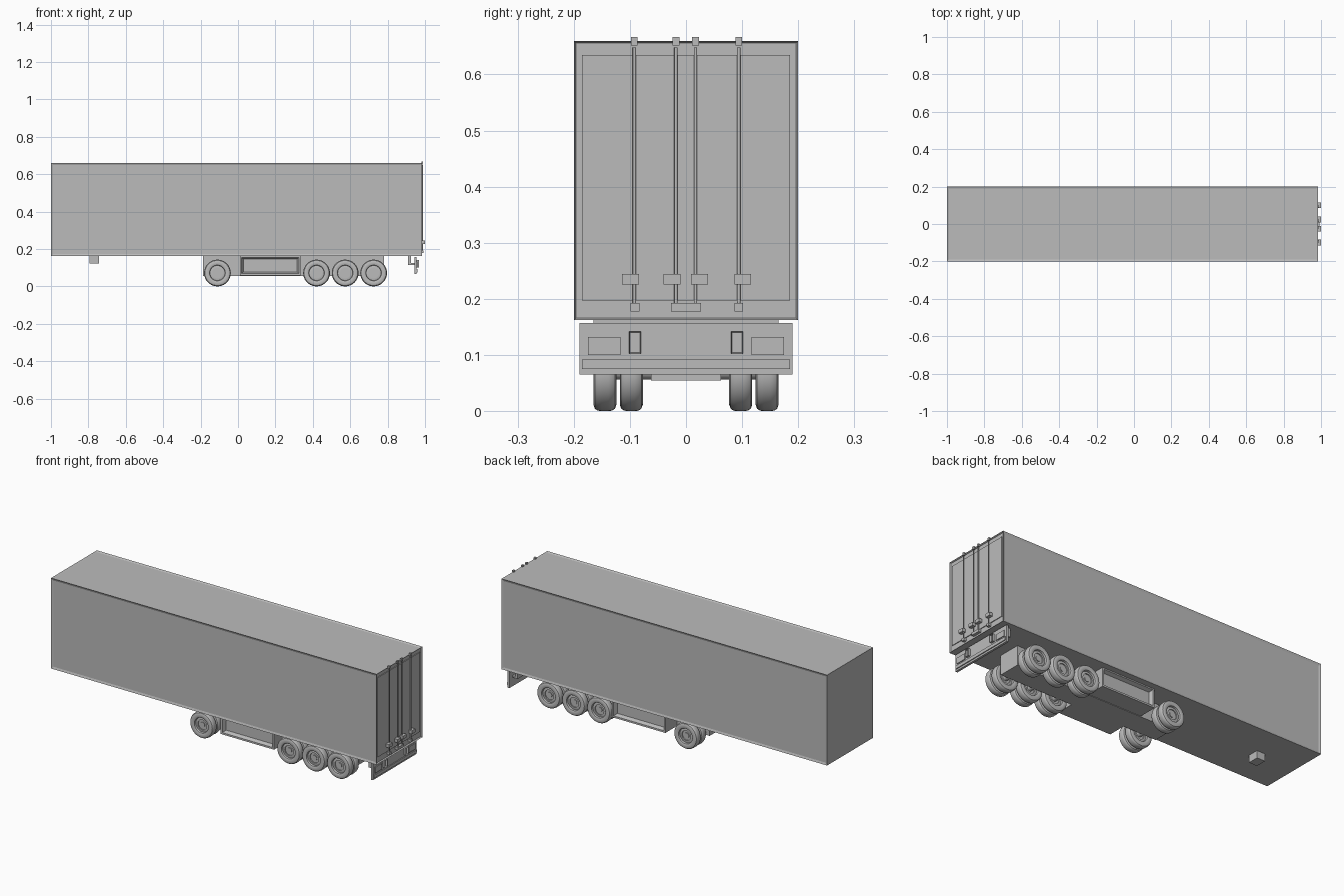
import bpy, bmesh, math
from mathutils import Matrix

old = bpy.data.objects.get("Cube")
if old:
    bpy.data.objects.remove(old, do_unlink=True)

grey = bpy.data.materials.new("plain grey")
grey.use_nodes = True
grey.diffuse_color = (0.5, 0.5, 0.5, 1)
grey.node_tree.nodes["Principled BSDF"].inputs["Base Color"].default_value = (0.5, 0.5, 0.5, 1)


def finish(name, bm, smooth=False):
    bmesh.ops.recalc_face_normals(bm, faces=bm.faces)
    mesh = bpy.data.meshes.new(name)
    bm.to_mesh(mesh)
    bm.free()
    mesh.materials.append(grey)
    ob = bpy.data.objects.new(name, mesh)
    bpy.context.collection.objects.link(ob)
    if smooth:
        bpy.ops.object.select_all(action='DESELECT')
        ob.select_set(True)
        bpy.context.view_layer.objects.active = ob
        bpy.ops.object.shade_smooth_by_angle(angle=math.radians(35))
    return ob


def box_mesh(x, y, z):
    bm = bmesh.new()
    bmesh.ops.create_cube(bm, size=1)
    for v in bm.verts:
        for i, (lo, hi) in enumerate((x, y, z)):
            v.co[i] = lo if v.co[i] < 0 else hi
    return bm


def box(name, x, y, z):
    return finish(name, box_mesh(x, y, z))


def faces_along(bm, axis, sign):
    bm.normal_update()
    return [f for f in bm.faces if f.normal[axis] * sign > 0.9]


def inset(bm, faces, width, depth):
    bmesh.ops.inset_individual(bm, faces=faces, thickness=width, depth=depth)


def cylinder(name, radius, length, matrix, sides=16):
    bm = bmesh.new()
    bmesh.ops.create_cone(bm, cap_ends=True, segments=sides, radius1=radius,
                          radius2=radius, depth=length, matrix=matrix)
    return finish(name, bm, True)


# Cargo body with a raised rim round the sides, roof and rear
body = box_mesh((-1, 0.985), (-0.2, 0.2), (0.162, 0.66))
panels = faces_along(body, 1, 1) + faces_along(body, 1, -1) + faces_along(body, 2, 1)
rear = faces_along(body, 0, 1)
inset(body, panels, 0.016, -0.004)
inset(body, rear, 0.005, -0.008)
finish("cargo_body", body)
box("rear_door_panel", (0.97, 0.981), (-0.185, 0.185), (0.197, 0.635))

# Locking rods, their end keepers and handles
for i, y in enumerate((-0.092, -0.018, 0.017, 0.094)):
    cylinder(f"lock_rod_{i}", 0.003, 0.47, Matrix.Translation((0.987, y, 0.413)), 12)
    box(f"rod_top_keeper_{i}", (0.98, 0.99), (y - 0.006, y + 0.006), (0.652, 0.667))
    shift = 0.007 * (-1 if i < 2 else 1)
    box(f"rod_handle_{i}", (0.975, 1.0), (y + shift - 0.015, y + shift + 0.015), (0.226, 0.244))
for name, y, half in (("right", -0.091, 0.008), ("middle", 0, 0.027), ("left", 0.094, 0.008)):
    box(f"rod_bottom_keeper_{name}", (0.975, 0.993), (y - half, y + half), (0.178, 0.193))

# Chassis, coupling block and the side lockers
box("chassis_beam", (-0.187, 0.78), (-0.062, 0.062), (0.055, 0.165))
box("coupling_block", (-0.793, -0.743), (-0.03, 0.03), (0.122, 0.165))
locker = box_mesh((0.01, 0.335), (-0.165, 0.165), (0.058, 0.165))
for sign in (1, -1):
    side = faces_along(locker, 1, sign)
    inset(locker, side, 0.014, 0)
    inset(locker, side, 0.012, -0.02)
finish("side_lockers", locker)

# Rear bumper with hangers, lamp panels and bracket frames
box("bumper_crossmember", (0.91, 0.925), (-0.165, 0.165), (0.118, 0.165))
box("bumper_shelf", (0.91, 0.95), (-0.165, 0.165), (0.115, 0.125))
box("bumper_plate", (0.943, 0.955), (-0.19, 0.19), (0.065, 0.157))
box("bumper_lower_bar", (0.943, 0.96), (-0.185, 0.185), (0.075, 0.092))
for side, s in (("left", 1), ("right", -1)):
    def span(a, b):
        return tuple(sorted((s * a, s * b)))
    box(f"lamp_panel_{side}", (0.95, 0.96), span(0.117, 0.175), (0.1, 0.132))
    frame = box_mesh((0.945, 0.968), span(0.08, 0.102), (0.102, 0.142))
    inset(frame, faces_along(frame, 0, 1), 0.003, -0.01)
    finish(f"bracket_frame_{side}", frame)

# Wheels: half profile as (radius, offset towards the visible face)
PROFILE = [(0, 0.008), (0.014, 0.008), (0.014, 0.004), (0.027, 0.004), (0.027, 0.01),
           (0.031, 0.01), (0.04, 0.008), (0.042, 0.018), (0.047, 0.0205), (0.06, 0.0205),
           (0.067, 0.018), (0.0705, 0.013), (0.0715, 0.006), (0.0715, -0.006),
           (0.0705, -0.013), (0.067, -0.018), (0.06, -0.0205), (0.045, -0.0205),
           (0.042, -0.012), (0, -0.012)]


def wheel(name, x, y, facing):
    bm = bmesh.new()
    verts = [bm.verts.new((r, o * facing, 0)) for r, o in PROFILE]
    edges = [bm.edges.new(pair) for pair in zip(verts, verts[1:])]
    bmesh.ops.spin(bm, geom=verts + edges, cent=(0, 0, 0), axis=(0, 1, 0),
                   angle=math.tau, steps=40)
    bmesh.ops.remove_doubles(bm, verts=bm.verts, dist=0.0001)
    bmesh.ops.translate(bm, verts=bm.verts, vec=(x, y, 0.0715))
    finish(name, bm, True)


for i, x in enumerate((-0.11, 0.42, 0.573, 0.725)):
    cylinder(f"axle_{i}", 0.015, 0.27,
             Matrix.Translation((x, 0, 0.0715)) @ Matrix.Rotation(math.pi / 2, 4, 'X'), 24)
    for side, s in (("left", 1), ("right", -1)):
        wheel(f"outer_wheel_{side}_{i}", x, s * 0.1445, s)
        wheel(f"inner_wheel_{side}_{i}", x, s * 0.0975, -s)
